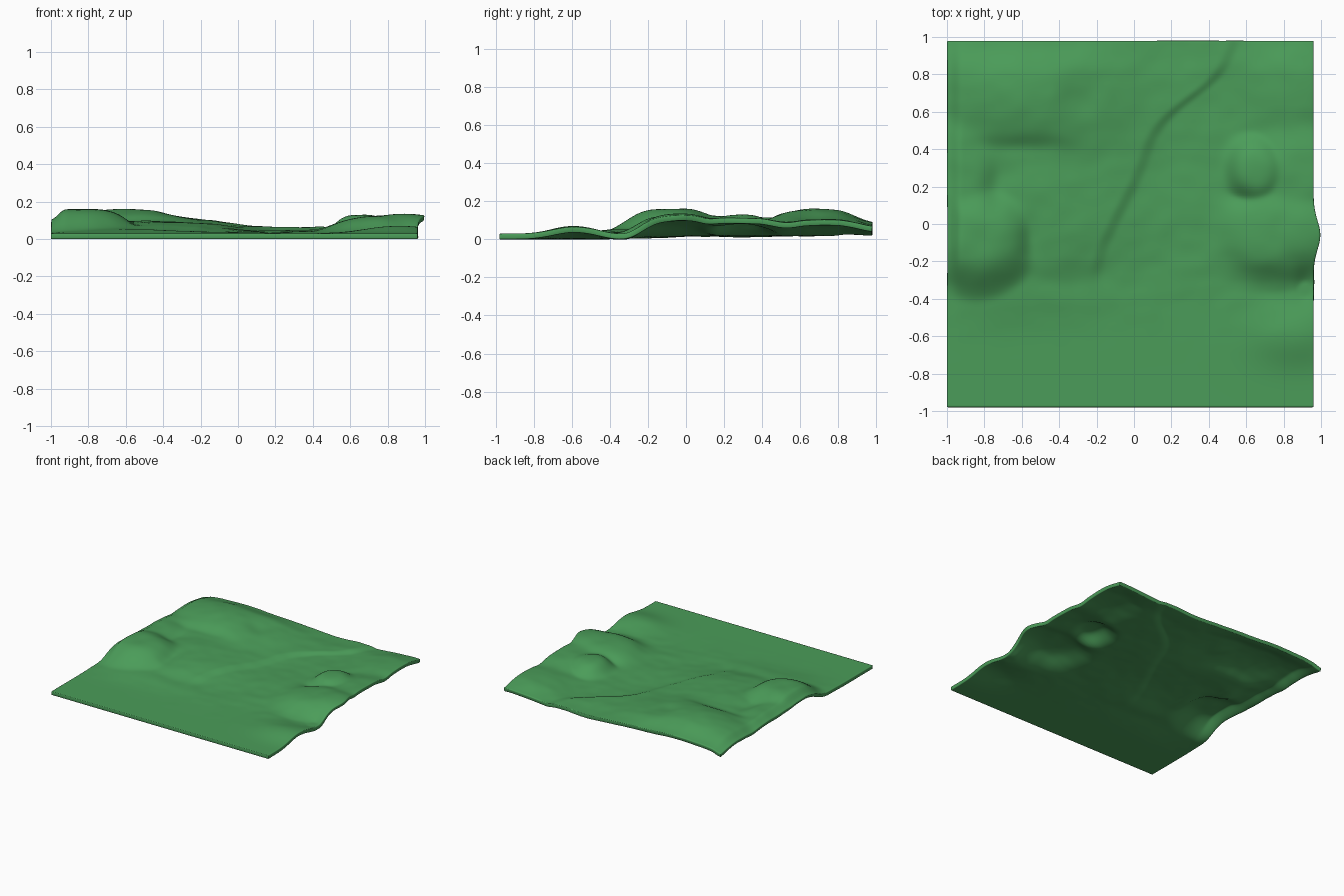
import bpy, bmesh, math
from mathutils import noise, Vector

if "Cube" in bpy.data.objects:
    bpy.data.objects.remove(bpy.data.objects["Cube"])

X0, X1, Y0, Y1 = -1.0, 0.96, -0.98, 0.98
N, THICK = 140, 0.03

# Hills: centre x, y, radius x, y, height, edge sharpness
HILLS = [
    (-0.83, -0.09, 0.24, 0.24, 0.110, 3.6),   # left front hill
    (-0.95, 0.25, 0.22, 0.30, 0.068, 3.0),    # left shoulder
    (-0.57, 0.70, 0.42, 0.29, 0.103, 2.2),    # back left hill
    (-0.45, 0.10, 0.40, 0.35, 0.038, 3.0),    # terrace between
    (0.76, -0.05, 0.24, 0.21, 0.075, 3.6),    # right front hill
    (0.93, -0.05, 0.16, 0.18, 0.072, 3.6),    # right lip
    (0.65, 0.29, 0.13, 0.15, 0.078, 4.0),     # right middle knoll
    (0.90, 0.28, 0.22, 0.25, 0.064, 3.0),     # right shoulder
    (0.88, 0.75, 0.23, 0.27, 0.054, 3.0),     # back right rise
    (0.86, -0.59, 0.20, 0.13, 0.040, 2.2),    # low front hummock
    (-0.60, -0.38, 0.45, 0.13, 0.018, 2.0),   # left foot slope
]
# River bank, running from the front of the valley to the back edge
BANK = [(-0.20, -0.30), (-0.18, -0.15), (-0.10, 0.02), (0.02, 0.25), (0.10, 0.48),
        (0.20, 0.60), (0.34, 0.70), (0.46, 0.80), (0.55, 1.0)]
# Small gullies: centre x, y, radius x, y, depth
GULLIES = [(-0.60, 0.41, 0.22, 0.05, 0.014), (-0.29, 0.68, 0.11, 0.13, 0.020),
           (-0.74, 0.20, 0.06, 0.12, 0.014), (-0.56, -0.08, 0.05, 0.10, 0.010),
           (0.57, 0.14, 0.08, 0.05, 0.010), (0.91, -0.33, 0.04, 0.08, 0.012)]


def smooth(a, b, t):
    t = max(0.0, min(1.0, (t - a) / (b - a)))
    return t * t * (3 - 2 * t)


def bank_x(y):
    for (xa, ya), (xb, yb) in zip(BANK, BANK[1:]):
        if y <= yb:
            return xa + (xb - xa) * max(0, (y - ya) / (yb - ya))
    return BANK[-1][0]


def height(x, y):
    # Valley floor and the bank on its left
    z = THICK + 0.010 * smooth(-0.45, 0.1, y)
    edge = sum(bank_x(y + d) for d in (-0.06, -0.03, 0, 0.03, 0.06)) / 5
    z += 0.016 * smooth(-0.34, -0.18, y) * smooth(0.04, -0.04, x - edge)
    z += 0.010 * smooth(-0.32, -0.20, y) * smooth(0.15, 0.5, x)
    # Blended hills
    s = 0.0
    for cx, cy, rx, ry, h, p in HILLS:
        r = math.hypot((x - cx) / rx, (y - cy) / ry)
        s += (h * math.exp(-0.7 * r ** p)) ** 4
    z += s ** 0.25
    for cx, cy, rx, ry, d in GULLIES:
        z -= d * math.exp(-((x - cx) / rx) ** 2 - ((y - cy) / ry) ** 2)
    # Rolled left and back rims, then soft roughness
    z -= 0.35 * (z - THICK) * smooth(-0.92, -1.0, x)
    z -= 0.25 * (z - THICK) * smooth(0.80, 0.98, y)
    rough = noise.noise(Vector((x * 4, y * 4, 1.7)))
    rough += 0.4 * noise.noise(Vector((x * 9, y * 11, 4.2)))
    z += 0.007 * rough * smooth(-0.75, -0.3, y)
    return max(THICK, z)


# Terrain sheet
bm = bmesh.new()
grid = []
for j in range(N + 1):
    row = []
    for i in range(N + 1):
        x = X0 + (X1 - X0) * i / N
        y = Y0 + (Y1 - Y0) * j / N
        z = height(x, y)
        bulge = 0.037 * math.exp(-((y + 0.06) / 0.11) ** 2) * smooth(0.8, X1, x)
        row.append(bm.verts.new((x + bulge, y, z)))
    grid.append(row)
for j in range(N):
    for i in range(N):
        bm.faces.new((grid[j][i], grid[j][i + 1], grid[j + 1][i + 1], grid[j + 1][i]))
mesh = bpy.data.meshes.new("terrain")
bm.to_mesh(mesh)
bm.free()
terrain = bpy.data.objects.new("terrain", mesh)
bpy.context.collection.objects.link(terrain)

# Thin shell with softened rim
shell = terrain.modifiers.new("shell", 'SOLIDIFY')
shell.thickness = THICK
shell.offset = -1
rim = terrain.modifiers.new("rim", 'BEVEL')
rim.width = 0.005
rim.segments = 2
rim.limit_method = 'ANGLE'
rim.angle_limit = math.radians(60)

grass = bpy.data.materials.new("grass_green")
grass.diffuse_color = (0.07, 0.335, 0.1, 1)
grass.use_nodes = True
grass.node_tree.nodes["Principled BSDF"].inputs["Base Color"].default_value = grass.diffuse_color
mesh.materials.append(grass)

bpy.context.view_layer.objects.active = terrain
terrain.select_set(True)
bpy.ops.object.shade_smooth_by_angle(angle=math.radians(40))
